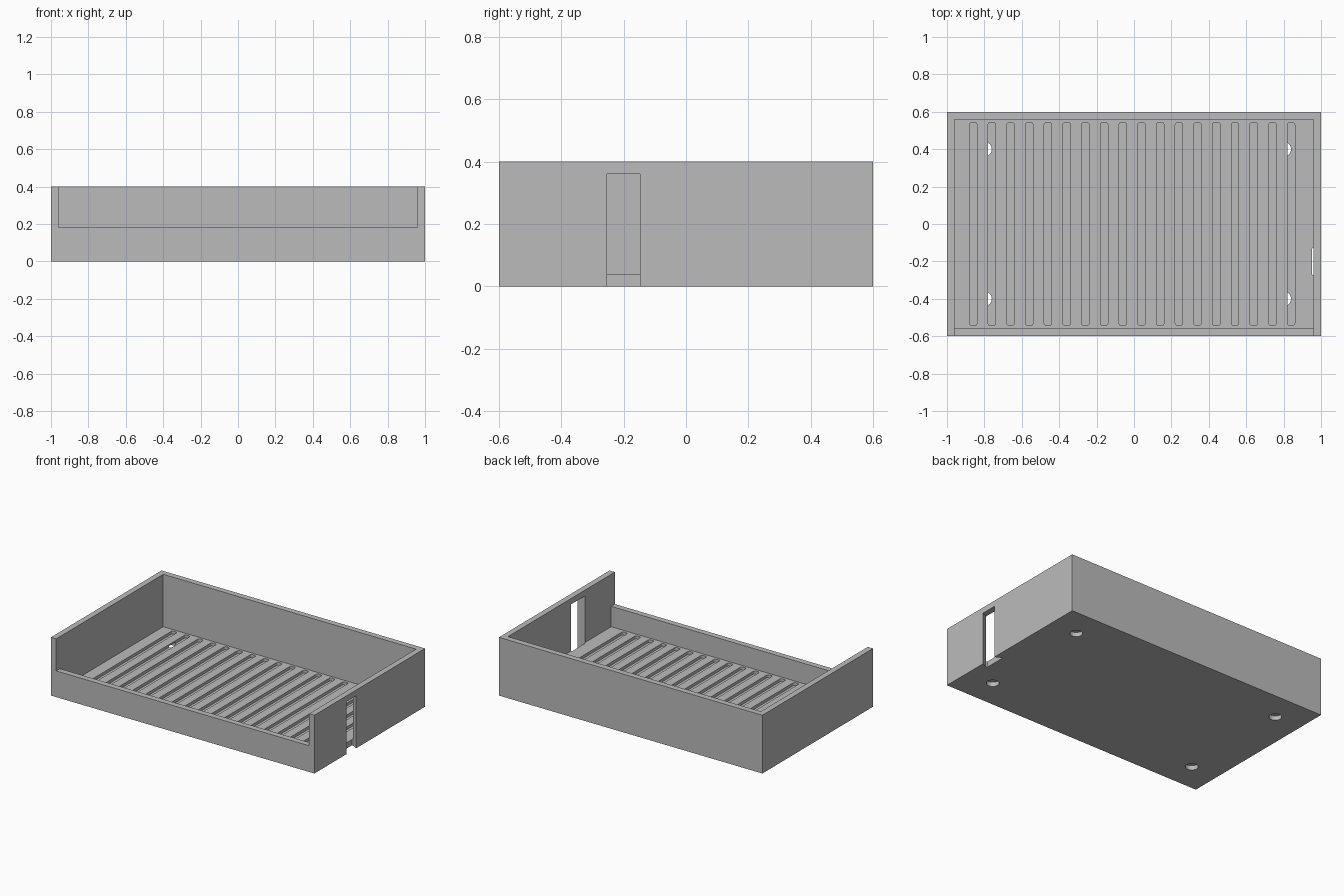
import bpy, bmesh, math
from mathutils import Vector

cube = bpy.data.objects.get("Cube")
if cube:
    bpy.data.objects.remove(cube, do_unlink=True)

WALL, FLOOR, HEIGHT = 0.04, 0.04, 0.4
GROOVE_DEPTH, HOLE_DEPTH = 0.02, 0.03

grey = bpy.data.materials.new("plain_grey")
grey.use_nodes = True
grey.diffuse_color = (0.5, 0.5, 0.5, 1)
grey.node_tree.nodes["Principled BSDF"].inputs["Base Color"].default_value = grey.diffuse_color


def add_prism(bm, points, direction):
    """Extrude a planar outline along a direction into a closed solid."""
    face = bm.faces.new([bm.verts.new(p) for p in points])
    result = bmesh.ops.extrude_face_region(bm, geom=[face], use_keep_orig=True)
    moved = [v for v in result["geom"] if isinstance(v, bmesh.types.BMVert)]
    bmesh.ops.translate(bm, verts=moved, vec=Vector(direction))


def make_object(name, bm):
    bmesh.ops.recalc_face_normals(bm, faces=bm.faces)
    mesh = bpy.data.meshes.new(name)
    bm.to_mesh(mesh)
    bm.free()
    mesh.materials.append(grey)
    obj = bpy.data.objects.new(name, mesh)
    bpy.context.scene.collection.objects.link(obj)
    return obj


def rounded_slot(x, half_w, half_l, r, z):
    """Outline of a long slot with rounded corners."""
    pts = []
    for i, (sx, sy) in enumerate([(1, 1), (-1, 1), (-1, -1), (1, -1)]):
        for k in range(4):
            a = math.radians(90 * i + 30 * k)
            pts.append((x + sx * (half_w - r) + r * math.cos(a),
                        sy * (half_l - r) + r * math.sin(a), z))
    return pts


# Solid tray block
bm = bmesh.new()
add_prism(bm, [(-1, -0.6, 0), (1, -0.6, 0), (1, 0.6, 0), (-1, 0.6, 0)], (0, 0, HEIGHT))
tray = make_object("tray", bm)

# Inner space, open above the low front wall
bm = bmesh.new()
inner = 0.6 - WALL
profile = [(-inner, FLOOR), (inner, FLOOR), (inner, 0.5), (-0.7, 0.5), (-0.7, 0.18), (-inner, 0.18)]
add_prism(bm, [(WALL - 1, y, z) for y, z in profile], (2 - 2 * WALL, 0, 0))
cutters = [make_object("inner_space_cutter", bm)]

# Flared doorway through the left wall
bm = bmesh.new()
half = [(1.02, 0.042), (0.96, 0.075), (0.953, 0.07)]
outline = half + [(x, -y) for x, y in reversed(half)]
add_prism(bm, [(x, y - 0.2, -0.1) for x, y in outline], (0, 0, 0.46))
cutters.append(make_object("doorway_cutter", bm))

# Row of floor grooves
bm = bmesh.new()
for i in range(18):
    add_prism(bm, rounded_slot(-0.86 + 0.1 * i, 0.02, 0.543, 0.012, FLOOR - GROOVE_DEPTH), (0, 0, 0.1))
cutters.append(make_object("groove_cutter", bm))

# Four round sockets in the underside
bm = bmesh.new()
for x in (-0.8, 0.8):
    for y in (-0.4, 0.4):
        ring = [math.tau * k / 32 for k in range(32)]
        add_prism(bm, [(x + 0.0395 * math.cos(a), y + 0.0395 * math.sin(a), -0.1) for a in ring],
                  (0, 0, 0.1 + HOLE_DEPTH))
cutters.append(make_object("socket_cutter", bm))

# Cut everything out and keep only the finished tray
for cutter in cutters:
    cutter.hide_render = True
    mod = tray.modifiers.new(cutter.name, "BOOLEAN")
    mod.operation, mod.solver, mod.object = "DIFFERENCE", "EXACT", cutter
bpy.context.view_layer.update()
finished = bpy.data.meshes.new_from_object(
    tray.evaluated_get(bpy.context.evaluated_depsgraph_get()))
tray.modifiers.clear()
tray.data = finished
for cutter in cutters:
    bpy.data.objects.remove(cutter, do_unlink=True)

# Smooth only the curved socket and groove corners
bpy.context.view_layer.objects.active = tray
tray.select_set(True)
bpy.ops.object.shade_smooth_by_angle(angle=math.radians(20))
